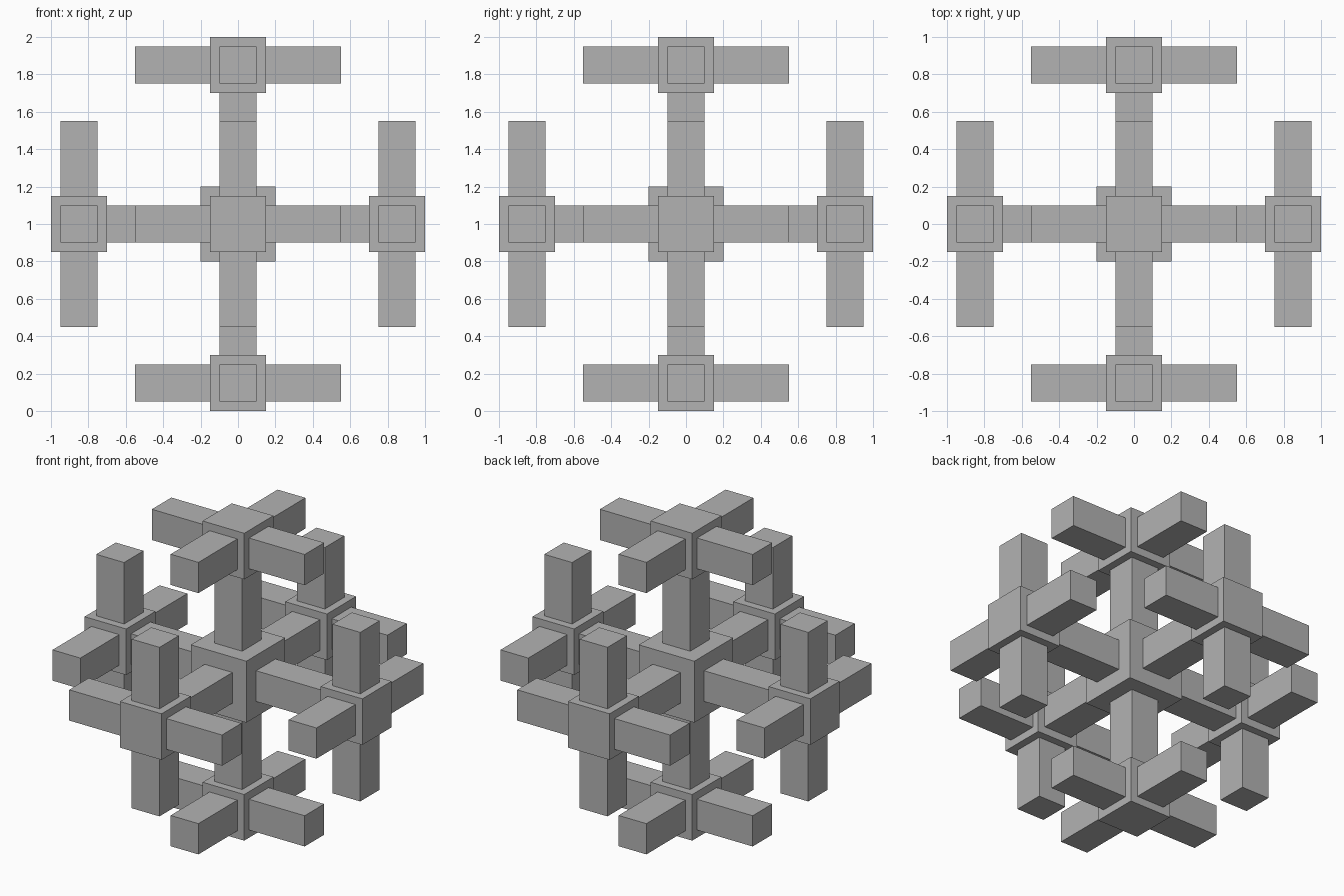
import bpy
from mathutils import Vector

if "Cube" in bpy.data.objects:
    bpy.data.objects.remove(bpy.data.objects["Cube"])

CENTRE = Vector((0, 0, 1))
HUB = 0.4        # central cube width
NODE = 0.3       # outer cube width
BAR = 0.2        # bar thickness
NODE_DIST = 0.85 # centre of the outer cubes
STUB = 0.4       # length of the short bars

grey = bpy.data.materials.new("mid_grey")
grey.diffuse_color = (0.45, 0.45, 0.45, 1)
grey.use_nodes = True
grey.node_tree.nodes["Principled BSDF"].inputs["Base Color"].default_value = grey.diffuse_color


def box(name, centre, size):
    bpy.ops.mesh.primitive_cube_add(size=1, location=centre)
    ob = bpy.context.object
    ob.name = name
    ob.scale = size
    bpy.ops.object.transform_apply(location=False, rotation=False, scale=True)
    ob.data.materials.append(grey)
    return ob


def bar(name, origin, direction, start, end):
    """Square bar running along an axis direction from start to end."""
    size = [BAR + (end - start - BAR) * abs(c) for c in direction]
    return box(name, origin + direction * (start + end) / 2, size)


directions = {
    "right": Vector((1, 0, 0)), "left": Vector((-1, 0, 0)),
    "back": Vector((0, 1, 0)), "front": Vector((0, -1, 0)),
    "top": Vector((0, 0, 1)), "bottom": Vector((0, 0, -1)),
}

# Central cube
box("central_cube", CENTRE, (HUB,) * 3)

for side, d in directions.items():
    # Long arm and the outer cube at its end
    node = CENTRE + d * NODE_DIST
    bar(f"{side}_arm", CENTRE, d, HUB / 2, NODE_DIST - NODE / 2)
    box(f"{side}_cube", node, (NODE,) * 3)
    # Four short bars across the arm
    for way, e in directions.items():
        if abs(d.dot(e)) < 0.5:
            bar(f"{side}_cube_{way}_bar", node, e, NODE / 2, NODE / 2 + STUB)
